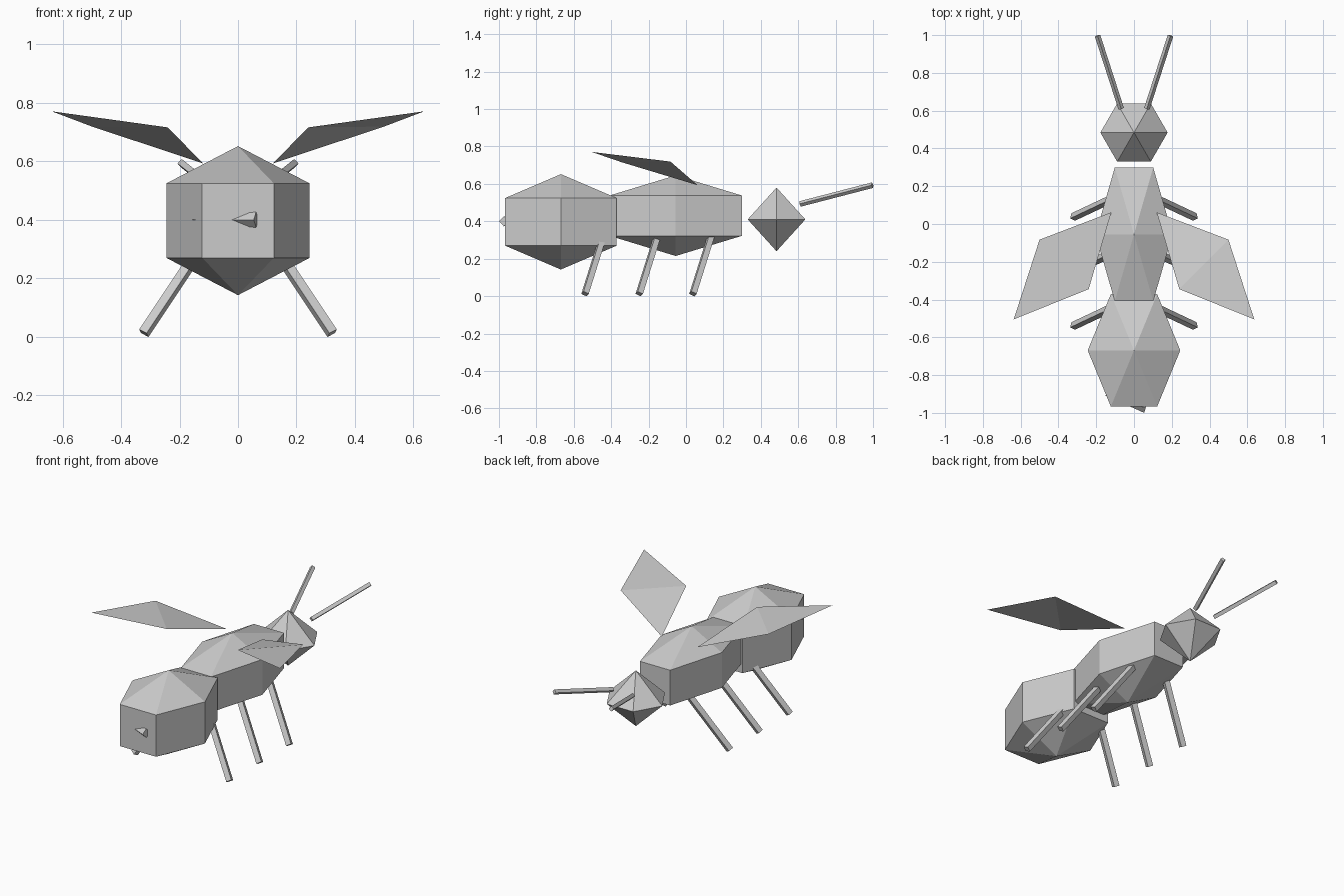
import bpy, bmesh, math
from mathutils import Vector, Matrix

cube = bpy.data.objects.get("Cube")
if cube:
    bpy.data.objects.remove(cube, do_unlink=True)

SHADE = (0.6, 0.6, 0.6, 1.0)
grey = bpy.data.materials.new("light_grey")
grey.use_nodes = True
grey.diffuse_color = SHADE
grey.node_tree.nodes["Principled BSDF"].inputs["Base Color"].default_value = SHADE


def finish(name, bm, solid=True):
    if solid:
        bmesh.ops.recalc_face_normals(bm, faces=bm.faces)
    mesh = bpy.data.meshes.new(name)
    bm.to_mesh(mesh)
    bm.free()
    mesh.materials.append(grey)
    obj = bpy.data.objects.new(name, mesh)
    bpy.context.collection.objects.link(obj)
    return obj


def faceted_ball(name, centre, radii, bands):
    """Six-sided low-poly ball with corners on the x axis."""
    bm = bmesh.new()
    point = lambda x, y, z: bm.verts.new(
        [c + r * v for c, r, v in zip(centre, radii, (x, y, z))])
    top, bottom = point(0, 0, 1), point(0, 0, -1)
    rings = []
    for b in range(1, bands):
        a = math.pi * b / bands
        rings.append([point(math.sin(a) * math.cos(s * math.pi / 3),
                            math.sin(a) * math.sin(s * math.pi / 3),
                            math.cos(a)) for s in range(6)])
    for s in range(6):
        n = (s + 1) % 6
        bm.faces.new((top, rings[0][s], rings[0][n]))
        bm.faces.new((bottom, rings[-1][n], rings[-1][s]))
        for upper, lower in zip(rings, rings[1:]):
            bm.faces.new((upper[s], lower[s], lower[n], upper[n]))
    return finish(name, bm)


def rod(name, start, end, r1, r2):
    """Four-sided bar or spike between two points."""
    start, end = Vector(start), Vector(end)
    axis = end - start
    bm = bmesh.new()
    bmesh.ops.create_cone(bm, cap_ends=True, segments=4, radius1=r1, radius2=r2,
                          depth=axis.length)
    turn = axis.to_track_quat('Z', 'Y').to_matrix().to_4x4()
    bm.transform(Matrix.Translation((start + end) / 2) @ turn)
    bmesh.ops.remove_doubles(bm, verts=bm.verts, dist=0.0001)
    return finish(name, bm)


# Body segments
faceted_ball("abdomen", (0, -0.669, 0.397), (0.283, 0.397, 0.255), 3)
faceted_ball("thorax", (0, -0.055, 0.43), (0.235, 0.472, 0.2155), 3)
faceted_ball("head", (0, 0.484, 0.41), (0.178, 0.178, 0.17), 2)

# Stinger lying crosswise through the rear wall
rod("stinger", (0.062, -0.974, 0.4), (-0.158, -0.905, 0.4), 0.027, 0)

for side, label in ((1, "left"), (-1, "right")):
    # Legs
    for y, part in ((0.037, "front"), (-0.25, "middle"), (-0.54, "rear")):
        rod(f"{label}_{part}_leg", (side * 0.322, y, 0.012),
            (side * 0.11, y + 0.1, 0.33), 0.022, 0.022)

    # Antennae
    rod(f"{label}_antenna", (side * 0.068, 0.611, 0.493),
        (side * 0.193, 0.997, 0.593), 0.015, 0.015)

    # Thin wing folded along its short diagonal
    bm = bmesh.new()
    root, outer, tip, inner = [bm.verts.new((side * x, y, z)) for x, y, z in (
        (0.12, 0.062, 0.593), (0.5, -0.083, 0.719),
        (0.637, -0.505, 0.771), (0.24, -0.345, 0.716))]
    for tri in ((root, inner, outer), (inner, tip, outer)):
        bm.faces.new(tri if side > 0 else tri[::-1])
    finish(f"{label}_wing", bm, solid=False)
